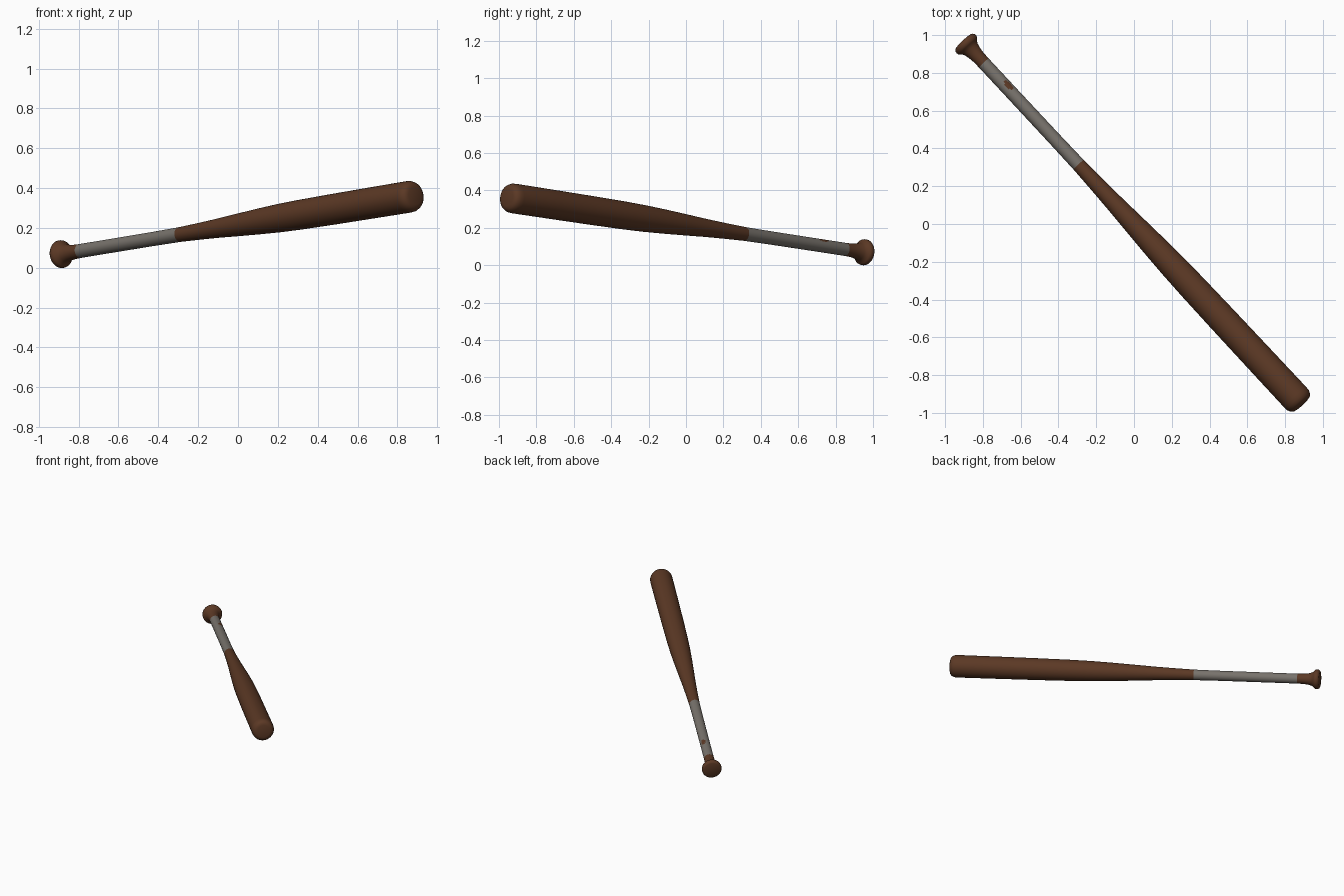
import bpy, bmesh, math
from mathutils import Vector, Matrix

if "Cube" in bpy.data.objects:
    bpy.data.objects.remove(bpy.data.objects["Cube"])

SEG = 48


def material(name, rgb):
    m = bpy.data.materials.new(name)
    m.diffuse_color = (*rgb, 1)
    m.use_nodes = True
    m.node_tree.nodes["Principled BSDF"].inputs["Base Color"].default_value = m.diffuse_color
    return m


wood = material("brown_wood", (0.105, 0.040, 0.018))
tape = material("grey_tape", (0.185, 0.168, 0.148))

# bat axis: from the knob centre to the barrel tip
start = Vector((-0.887, 0.951, 0.069))
tip = Vector((0.885, -0.951, 0.361))
axis = (tip - start).normalized()
side = axis.cross(Vector((0, 0, 1))).normalized()
up = side.cross(axis)
frame = Matrix((side, up, axis)).transposed().to_4x4()
frame.translation = start


def lathe(name, profile, mats, rule=None):
    """Turn (distance, radius) points around the bat axis."""
    bm = bmesh.new()
    rings = []
    for t, r in profile:
        if r == 0:
            rings.append([bm.verts.new((0, 0, t))] * SEG)
        else:
            rings.append([bm.verts.new((r * math.cos(a), r * math.sin(a), t))
                          for a in (2 * math.pi * i / SEG for i in range(SEG))])
    for a, b in zip(rings, rings[1:]):
        for i in range(SEG):
            j = (i + 1) % SEG
            f = bm.faces.new(list(dict.fromkeys((a[i], a[j], b[j], b[i]))))
            if rule:
                f.material_index = rule(f.calc_center_median())
    bm.normal_update()
    me = bpy.data.meshes.new(name)
    bm.to_mesh(me)
    bm.free()
    for m in mats:
        me.materials.append(m)
    ob = bpy.data.objects.new(name, me)
    bpy.context.collection.objects.link(ob)
    me.transform(frame)
    bpy.ops.object.select_all(action='DESELECT')
    ob.select_set(True)
    bpy.context.view_layer.objects.active = ob
    bpy.ops.object.shade_smooth_by_angle(angle=math.radians(40))
    return ob


# flared knob
lathe("knob", [(-0.022, 0), (-0.022, 0.056), (-0.018, 0.063), (-0.009, 0.069), (0, 0.070),
               (0.010, 0.068), (0.017, 0.062), (0.024, 0.053), (0.038, 0.046),
               (0.062, 0.040), (0.095, 0.036), (0.137, 0.035)], [wood])


# taped handle with a small bare spot on its upper back side
def bare_spot(c):
    ang = math.degrees(math.atan2(c.y, -c.x))
    width = 27 if abs(c.z - 0.315) < 0.02 else 16
    return int(abs(c.z - 0.315) < 0.031 and abs(ang - 62) < width)


lathe("taped_handle", [(0.137, 0.035), (0.284, 0.035), (0.297, 0.035), (0.333, 0.035),
                       (0.346, 0.035), (0.70, 0.0355), (0.878, 0.037)],
      [tape, wood], bare_spot)

# tapered barrel with a rounded end
L = (tip - start).length
lathe("barrel", [(0.878, 0.037), (1.02, 0.042), (1.16, 0.048), (1.31, 0.0565), (1.46, 0.0645),
                 (1.61, 0.071), (1.76, 0.0745), (2.0, 0.077), (2.3, 0.0785),
                 (L - 0.045, 0.0795), (L - 0.025, 0.078), (L - 0.008, 0.071),
                 (L + 0.002, 0.060), (L + 0.006, 0.045), (L + 0.008, 0)], [wood])
